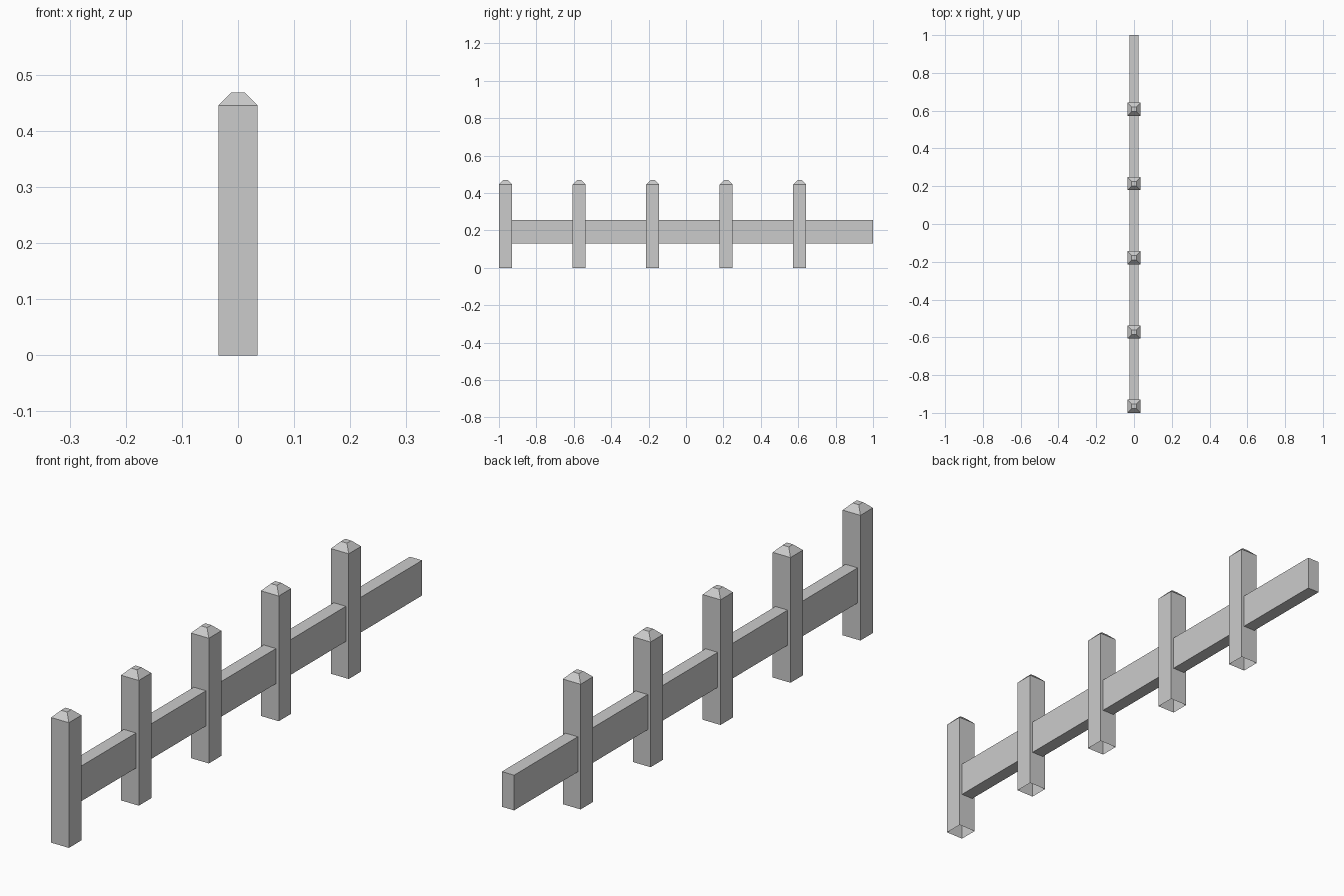
import bpy
import bmesh

cube = bpy.data.objects.get("Cube")
if cube:
    bpy.data.objects.remove(cube, do_unlink=True)

grey = bpy.data.materials.new("light_grey")
grey.use_nodes = True
colour = (0.6, 0.6, 0.6, 1)
grey.diffuse_color = colour
grey.node_tree.nodes["Principled BSDF"].inputs["Base Color"].default_value = colour

POST_HALF = 0.035
PITCH = 0.393
FIRST_Y = -1 + POST_HALF


def add_object(name, bm, y=0):
    mesh = bpy.data.meshes.new(name)
    bm.normal_update()
    bm.to_mesh(mesh)
    bm.free()
    mesh.materials.append(grey)
    obj = bpy.data.objects.new(name, mesh)
    obj.location.y = y
    bpy.context.collection.objects.link(obj)
    return obj


def square_loft(levels):
    """Stack square rings of (half width, height), closed only at the top."""
    bm = bmesh.new()
    corners = [(-1, -1), (1, -1), (1, 1), (-1, 1)]
    rings = [[bm.verts.new((x * h, y * h, z)) for x, y in corners] for h, z in levels]
    for low, high in zip(rings, rings[1:]):
        for i in range(4):
            j = (i + 1) % 4
            bm.faces.new((low[i], low[j], high[j], high[i]))
    bm.faces.new(rings[-1])
    return bm


# Posts: hollow underneath, with a blunt pyramid cap
for n in range(5):
    bm = square_loft([(POST_HALF, 0), (POST_HALF, 0.445), (0.012, 0.468)])
    add_object(f"post_{n + 1}", bm, FIRST_Y + n * PITCH)

# Rail: one plank from the first post's core to the far end
bm = bmesh.new()
bmesh.ops.create_cube(bm, size=1)
rail = add_object("rail", bm, (FIRST_Y + 1) / 2)
rail.scale = (0.048, 1 - FIRST_Y, 0.125)
rail.location.z = 0.193
